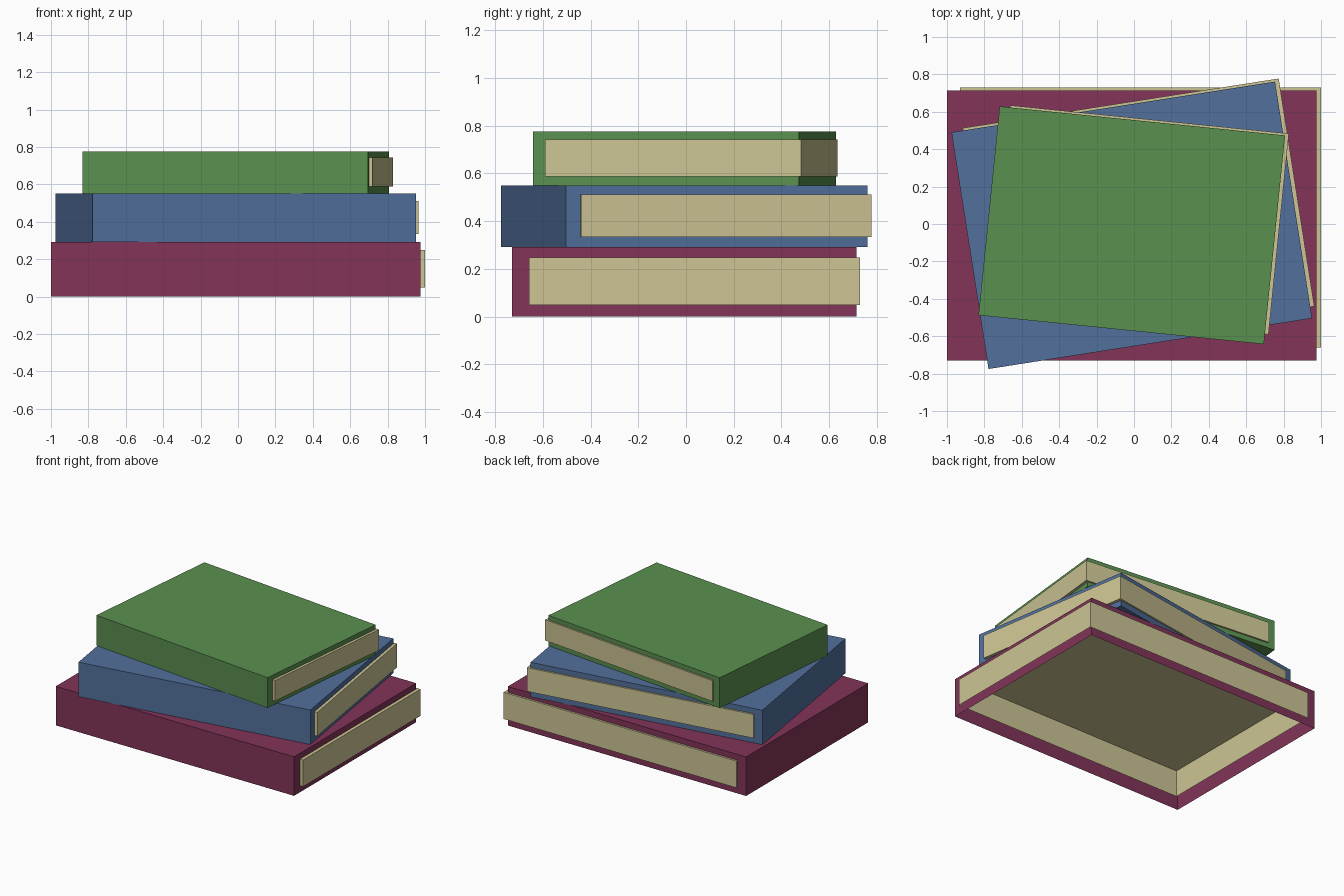
import bpy
import bmesh
from math import radians
from mathutils import Matrix, Vector

if "Cube" in bpy.data.objects:
    bpy.data.objects.remove(bpy.data.objects["Cube"], do_unlink=True)


def material(name, colour):
    mat = bpy.data.materials.new(name)
    mat.use_nodes = True
    mat.diffuse_color = (*colour, 1)
    mat.node_tree.nodes["Principled BSDF"].inputs["Base Color"].default_value = (*colour, 1)
    return mat


def block(name, low, high, mat, open_bottom):
    """Box between two corners, optionally hollow from below."""
    low, high = Vector(low), Vector(high)
    bm = bmesh.new()
    bmesh.ops.create_cube(bm, size=1, matrix=Matrix.Translation((low + high) / 2)
                          @ Matrix.Diagonal((*(high - low), 1)))
    if open_bottom:
        under = [f for f in bm.faces if f.normal.z < -0.5]
        bmesh.ops.delete(bm, geom=under, context="FACES_ONLY")
    mesh = bpy.data.meshes.new(name)
    bm.to_mesh(mesh)
    bm.free()
    mesh.materials.append(mat)
    obj = bpy.data.objects.new(name, mesh)
    bpy.context.collection.objects.link(obj)
    return obj


cream = material("page cream", (0.61, 0.558, 0.296))


def book(name, colour, scale, turn, base, open_bottom):
    """Cover block with a page block showing on the two open sides."""
    parts = [
        block(name + "_cover", (-0.987, -0.722, 0), (0.987, 0.722, 0.292),
              material(name + " cover", colour), open_bottom),
        block(name + "_pages", (-0.917, -0.652, 0.048), (1.012, 0.737, 0.248),
              cream, open_bottom),
    ]
    for part in parts:
        part.location = (-0.012, -0.007, base)
        part.rotation_euler.z = radians(turn)
        part.scale = (scale,) * 3


# Stack from the largest book up
book("maroon", (0.223, 0.034, 0.098), 1, 0, 0, True)
book("blue", (0.084, 0.162, 0.332), 0.887, 8.9, 0.291, False)
book("green", (0.102, 0.279, 0.080), 0.777, -5.8, 0.55, False)
